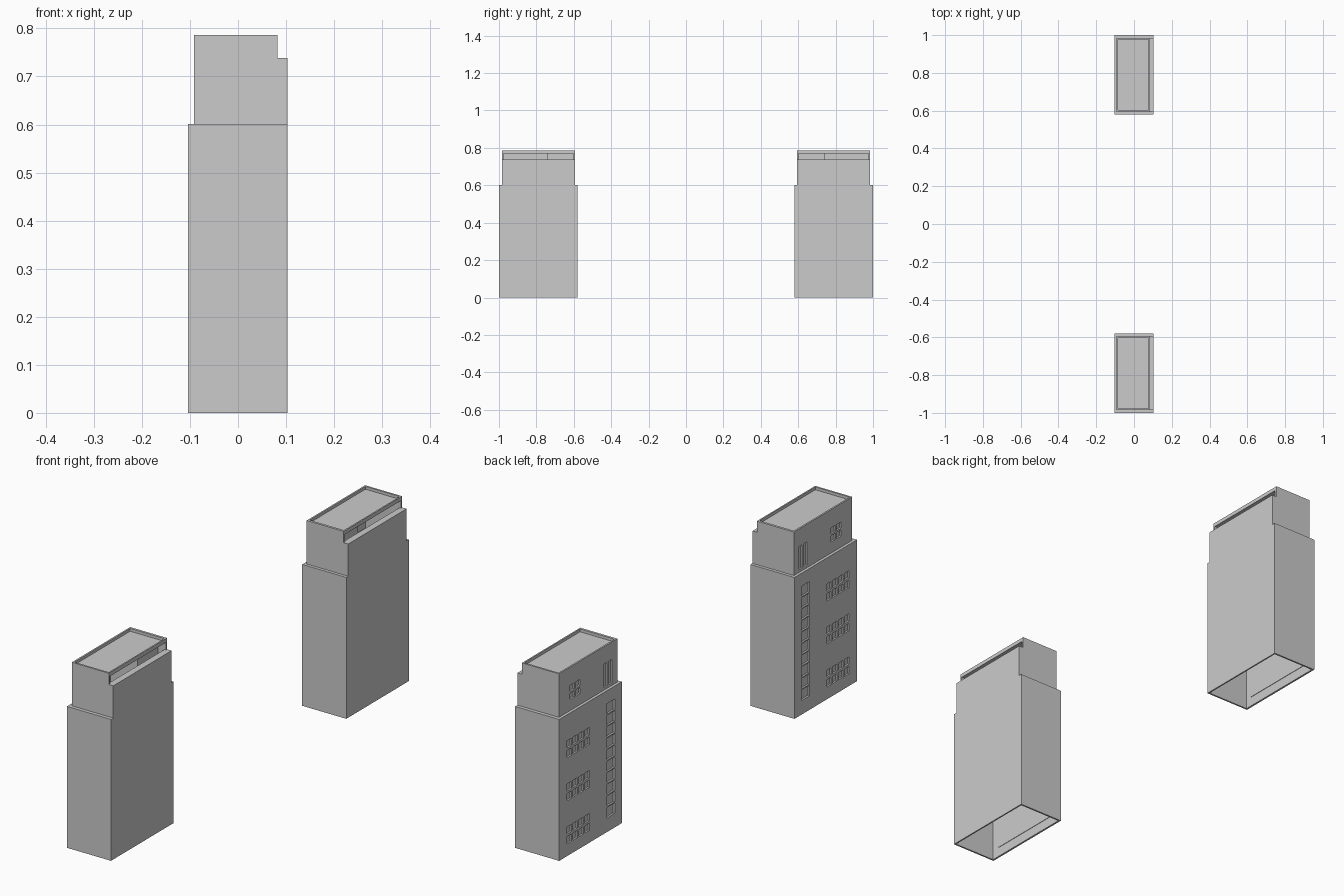
import bpy, bmesh

if "Cube" in bpy.data.objects:
    bpy.data.objects.remove(bpy.data.objects["Cube"])


def boxes(name, spans, cutter=False):
    """One mesh from axis-aligned boxes (x0, x1, y0, y1, z0, z1)."""
    bm = bmesh.new()
    for x0, x1, y0, y1, z0, z1 in spans:
        verts = bmesh.ops.create_cube(bm, size=1)["verts"]
        for v in verts:
            v.co.x = x1 if v.co.x > 0 else x0
            v.co.y = y1 if v.co.y > 0 else y0
            v.co.z = z1 if v.co.z > 0 else z0
    return finish(name, bm, cutter)


def finish(name, bm, cutter=False):
    bmesh.ops.recalc_face_normals(bm, faces=bm.faces)
    me = bpy.data.meshes.new(name)
    bm.to_mesh(me)
    bm.free()
    ob = bpy.data.objects.new(name, me)
    bpy.context.collection.objects.link(ob)
    ob.hide_render = ob.hide_viewport = cutter
    return ob


def cut(ob, *cutters):
    for c in cutters:
        m = ob.modifiers.new("cut", "BOOLEAN")
        m.operation, m.solver, m.object = "DIFFERENCE", "EXACT", c


def mirror(ob):
    m = ob.modifiers.new("twin", "MIRROR")
    m.use_axis = (False, True, False)
    m.use_mirror_merge = False


def panes(x0, x1, y0, y1, z0, z1, cols, rows, gap):
    """Grid of pane openings with bars of width gap between them."""
    w = (y1 - y0 - gap * (cols - 1)) / cols
    h = (z1 - z0 - gap * (rows - 1)) / rows
    return [(x0, x1, y0 + i * (w + gap), y0 + i * (w + gap) + w,
             z0 + j * (h + gap), z0 + j * (h + gap) + h)
            for i in range(cols) for j in range(rows)]


# Lower tower: hollow block, open underneath
lower = boxes("lower_tower", [(-0.104, 0.103, 0.58, 1.0, 0, 0.601)])
lower_room = boxes("lower_room_cutter", [(-0.096, 0.097, 0.587, 0.993, -0.1, 0.592)], True)

# Lower openings: three window groups and the tall stair window
holes = panes(-0.12, -0.09, 0.627, 0.680, 0.06, 0.545, 1, 10, 0.005)
for k in range(3):
    holes += panes(-0.12, -0.09, 0.797, 0.946,
                   0.052 + 0.183 * k, 0.124 + 0.183 * k, 4, 2, 0.010)
lower_holes = boxes("lower_window_cutter", holes, True)
cut(lower, lower_room, lower_holes)

# Upper storey: stepped profile extruded along y
profile = [(-0.092, 0.601), (0.103, 0.601), (0.103, 0.738),
           (0.082, 0.738), (0.082, 0.786), (-0.092, 0.786)]
bm = bmesh.new()
face = bm.faces.new([bm.verts.new((x, 0.593, z)) for x, z in profile])
ext = bmesh.ops.extrude_face_region(bm, geom=[face])["geom"]
bmesh.ops.translate(bm, vec=(0, 0.392, 0),
                    verts=[v for v in ext if isinstance(v, bmesh.types.BMVert)])
upper = finish("upper_storey", bm)
upper_room = boxes("upper_room_cutter", [(-0.084, 0.075, 0.601, 0.977, 0.61, 0.770)], True)
roof_recess = boxes("roof_recess_cutter", [(-0.085, 0.076, 0.603, 0.977, 0.774, 0.9)], True)
terrace_slot = boxes("terrace_slot_cutter", [(0.06, 0.2, 0.601, 0.977, 0.738, 0.770)], True)

# Upper openings: square window and two slits
holes = panes(-0.12, -0.08, 0.843, 0.910, 0.648, 0.708, 2, 2, 0.008)
holes += panes(-0.12, -0.08, 0.627, 0.681, 0.612, 0.711, 2, 1, 0.014)
upper_holes = boxes("upper_window_cutter", holes, True)
cut(upper, upper_room, roof_recess, terrace_slot, upper_holes)

# Glazing behind the openings, and the stair core seen through the slot
lower_glass = boxes("lower_glazing", [(-0.0965, -0.094, 0.615, 0.956, 0.04, 0.56)])
upper_glass = boxes("upper_glazing", [(-0.0845, -0.082, 0.615, 0.925, 0.6095, 0.72)])
core = boxes("stair_core", [(-0.084, 0.045, 0.601, 0.74, 0.61, 0.770)])

for ob in (lower, upper, lower_glass, upper_glass, core):
    mirror(ob)
